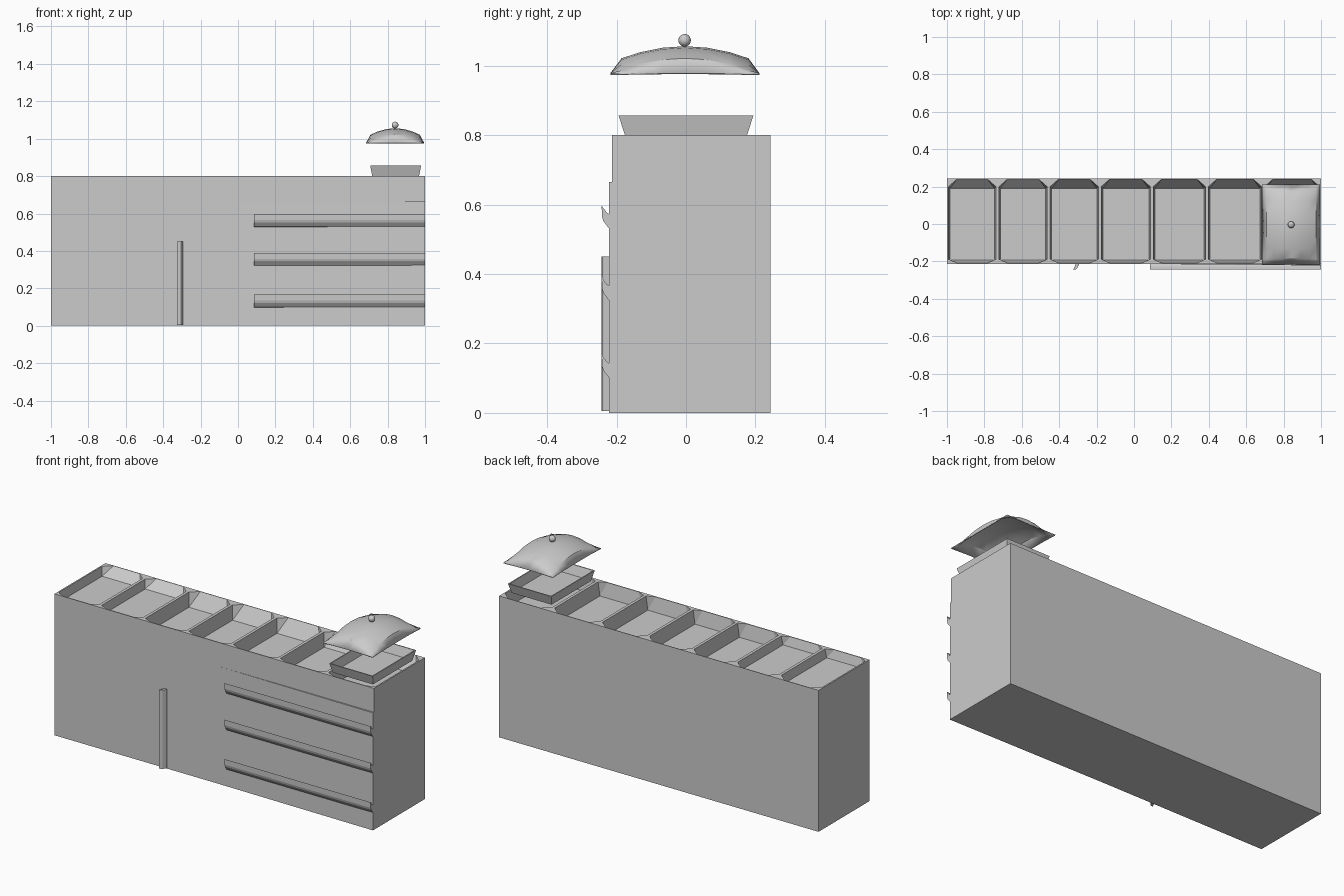
import bpy, bmesh
from mathutils import Matrix

if "Cube" in bpy.data.objects:
    bpy.data.objects.remove(bpy.data.objects["Cube"])


def finish(name, bm, smooth=False):
    bmesh.ops.recalc_face_normals(bm, faces=bm.faces)
    me = bpy.data.meshes.new(name)
    bm.to_mesh(me)
    bm.free()
    ob = bpy.data.objects.new(name, me)
    bpy.context.collection.objects.link(ob)
    if smooth:
        bpy.ops.object.select_all(action='DESELECT')
        ob.select_set(True)
        bpy.context.view_layer.objects.active = ob
        bpy.ops.object.shade_smooth_by_angle(angle=0.5)
    return ob


def hull(bm, pts):
    vs = [bm.verts.new(p) for p in pts]
    bmesh.ops.convex_hull(bm, input=vs)


def prism(name, a, b):
    """Solid between two matching outlines."""
    bm = bmesh.new()
    va, vb = [[bm.verts.new(p) for p in loop] for loop in (a, b)]
    bm.faces.new(va)
    bm.faces.new(vb[::-1])
    for i in range(len(va)):
        j = (i + 1) % len(va)
        bm.faces.new((va[i], va[j], vb[j], vb[i]))
    return finish(name, bm)


def rect(x0, x1, y0, y1, z):
    return [(x0, y0, z), (x1, y0, z), (x1, y1, z), (x0, y1, z)]


# counter body
body = prism("counter_body", rect(-1, 1, -0.213, 0.243, 0), rect(-1, 1, -0.213, 0.243, 0.8))

# recessed bins: clipped-corner opening tapering to a rectangular floor
edges = [-1, -0.73, -0.456, -0.183, 0.095, 0.39, 0.69, 1]
bm = bmesh.new()
for i in range(7):
    x0, x1 = edges[i] + 0.008, edges[i + 1] - 0.008
    y0, y1 = -0.208, 0.24
    depth = 0.05 if i < 2 else 0.08
    top = [(x0 + .045, y0), (x1 - .045, y0), (x1, y0 + .02), (x1, y1 - .04),
           (x1 - .045, y1), (x0 + .045, y1), (x0, y1 - .04), (x0, y0 + .02)]
    hull(bm, [(x, y, 0.801) for x, y in top]
         + rect(x0 + .008, x1 - .008, y0 + .015, y1 - .05, 0.8 - depth))
cutter = finish("bin_cutter", bm)
cutter.hide_render = True
cutter.hide_viewport = True
mod = body.modifiers.new("bins", 'BOOLEAN')
mod.operation = 'DIFFERENCE'
mod.solver = 'EXACT'
mod.object = cutter

# drawer fronts, standing slightly proud towards the right end
prism("drawer_panel",
      [(-0.1, -0.212, 0), (1, -0.222, 0), (1, -0.2, 0), (-0.1, -0.2, 0)],
      [(-0.1, -0.212, 0.665), (1, -0.222, 0.665), (1, -0.2, 0.665), (-0.1, -0.2, 0.665)])

# hooked grip handles: profile as (y, height)
grip = [(-.205, 0), (-.221, .003), (-.238, .025), (-.242, .038), (-.243, .07), (-.228, .05), (-.205, .035)]
for n, z in enumerate((0.527, 0.32, 0.097)):
    prism(f"drawer_handle_{n + 1}", [(0.085, y, z + h) for y, h in grip],
          [(1, y, z + h) for y, h in grip])
prism("door_handle", [(-0.294 - h * 0.45, y, 0.005) for y, h in grip],
      [(-0.294 - h * 0.45, y, 0.45) for y, h in grip])

# raised serving pan
CX, CY = 0.843, 0.0
bm = bmesh.new()
loops = []
for hx, hy, z in ((.125, .176, .80), (.136, .194, .856), (.130, .188, .856), (.119, .170, .806)):
    loops.append([bm.verts.new(p) for p in rect(CX - hx, CX + hx, CY - hy, CY + hy, z)])
for a, b in zip(loops, loops[1:]):
    for i in range(4):
        j = (i + 1) % 4
        bm.faces.new((a[i], a[j], b[j], b[i]))
bm.faces.new(loops[0])
bm.faces.new(loops[-1])
finish("serving_pan", bm)

# domed rectangular lid
steps = [-1, -.85, -.6, -.3, 0, .3, .6, .85, 1]
bm = bmesh.new()
grid = []
for v in steps:
    row = []
    for u in steps:
        rim = max(abs(u), abs(v)) == 1
        z = 0.978 if rim else 1.056 - 0.048 * (u * u + v * v)
        row.append(bm.verts.new((CX - .003 + u * .155, -.003 + v * .215, z)))
    grid.append(row)
n = len(steps)
for j in range(n - 1):
    for i in range(n - 1):
        bm.faces.new((grid[j][i], grid[j][i + 1], grid[j + 1][i + 1], grid[j + 1][i]))
lid = finish("pan_lid", bm, smooth=True)
sol = lid.modifiers.new("thickness", 'SOLIDIFY')
sol.thickness = 0.005
sol.offset = -1

# lid knob
bm = bmesh.new()
bmesh.ops.create_uvsphere(bm, u_segments=16, v_segments=10, radius=0.018,
                          matrix=Matrix.Translation((CX - .003, -.004, 1.073)))
finish("lid_knob", bm, smooth=True)
